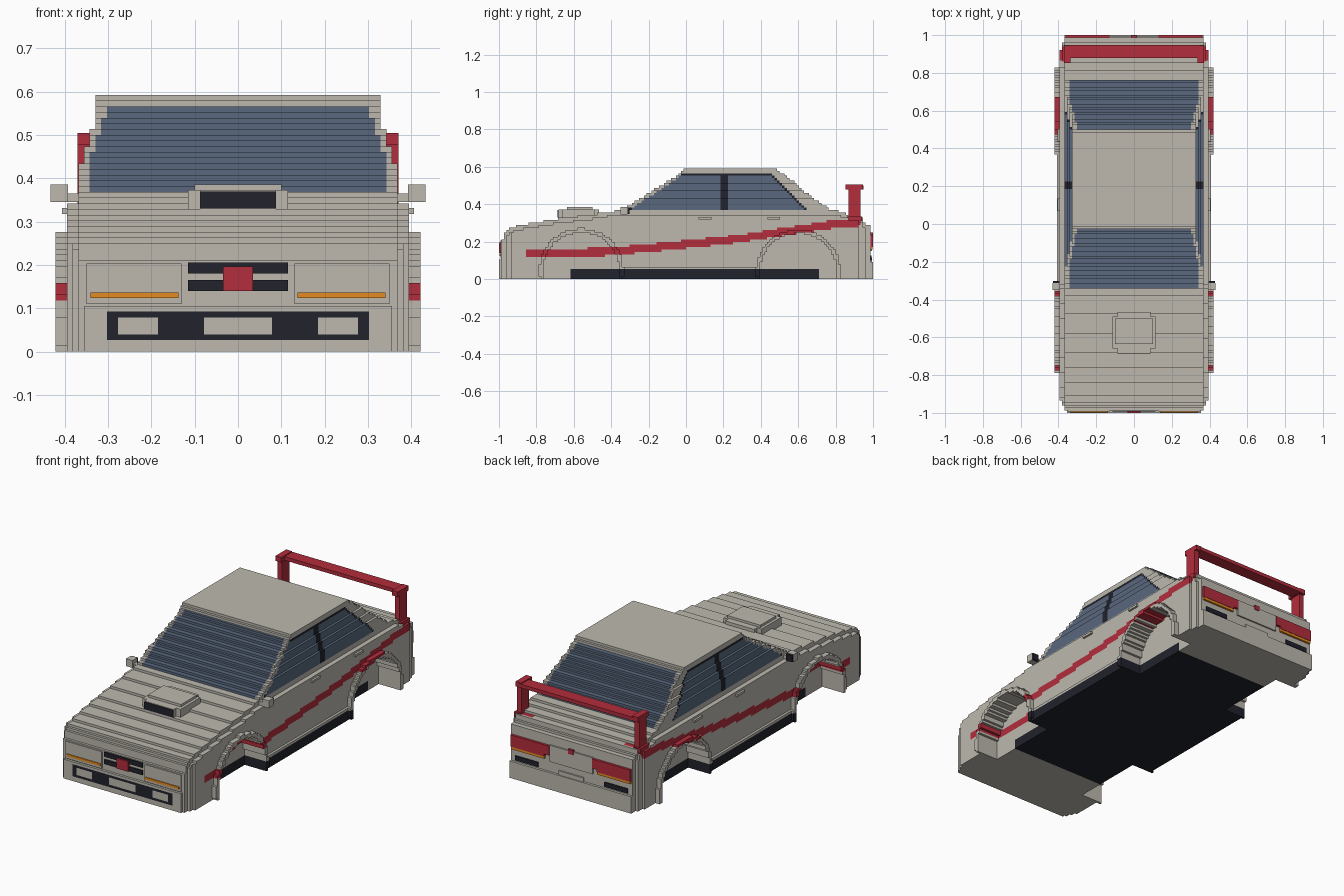
import bpy, bmesh, math
from mathutils import Matrix, Vector

cube = bpy.data.objects.get("Cube")
if cube:
    bpy.data.objects.remove(cube, do_unlink=True)

U = 2 / 152  # size of one block


def material(name, rgb):
    m = bpy.data.materials.new(name)
    m.use_nodes = True
    m.diffuse_color = (*rgb, 1)
    m.node_tree.nodes["Principled BSDF"].inputs["Base Color"].default_value = (*rgb, 1)
    return m


MATS = [material("warm_grey_paint", (0.51, 0.485, 0.43)),
        material("red_paint", (0.45, 0.026, 0.045)),
        material("blue_glass", (0.1, 0.14, 0.21)),
        material("black_trim", (0.015, 0.016, 0.025)),
        material("orange_lamp", (0.78, 0.26, 0.015))]
GREY, RED, GLASS, BLACK, ORANGE = range(5)


def lerp(points, t):
    """Piecewise linear curve through (t, value) points."""
    if t <= points[0][0]:
        return points[0][1]
    for (a, va), (b, vb) in zip(points, points[1:]):
        if t <= b:
            return va + (vb - va) * (t - a) / (b - a)
    return points[-1][1]


def add_object(name, mesh):
    for m in MATS:
        mesh.materials.append(m)
    ob = bpy.data.objects.new(name, mesh)
    bpy.context.collection.objects.link(ob)
    return ob


def blocks(name, z_cells, rule):
    """Block-built solid: rule(x, y, z) gives a colour or None; outer faces are merged in runs."""
    cells = {}
    for j in range(-76, 76):
        for k in z_cells:
            for i in range(32):
                c = rule((i + .5) * U, (j + .5) * U, (k + .5) * U)
                if c is not None:
                    cells[i, j, k] = cells[-1 - i, j, k] = c
    verts, faces, cols = [], [], []
    for a, r in ((0, 1), (1, 0), (2, 0)):
        t = 3 - a - r
        for s in (0, 1):
            runs, step = [], [0, 0, 0]
            step[a] = 2 * s - 1
            shown = sorted((c[a], c[t], c[r], col) for c, col in cells.items()
                           if (c[0] + step[0], c[1] + step[1], c[2] + step[2]) not in cells)
            for ca, ct, cr, col in shown:
                if runs and runs[-1][:2] == [ca, ct] and runs[-1][3:] == [cr, col]:
                    runs[-1][3] += 1
                else:
                    runs.append([ca, ct, cr, cr + 1, col])
            for ca, ct, r0, r1, col in runs:
                n = len(verts)
                for rv, tv in ((r0, ct), (r1, ct), (r1, ct + 1), (r0, ct + 1)):
                    p = [0, 0, 0]
                    p[a], p[r], p[t] = (ca + s) * U, rv * U, tv * U
                    verts.append(p)
                quad = [n, n + 1, n + 2, n + 3]
                faces.append(quad if (s == 1) == (a != 1) else quad[::-1])
                cols.append(col)
    mesh = bpy.data.meshes.new(name)
    mesh.from_pydata(verts, [], faces)
    mesh.polygons.foreach_set("material_index", cols)
    bm = bmesh.new()
    bm.from_mesh(mesh)
    bmesh.ops.remove_doubles(bm, verts=bm.verts, dist=1e-5)
    bm.to_mesh(mesh)
    bm.free()
    return add_object(name, mesh)


def boxes(name, colour, *bounds, mirror=False):
    """One part made of boxes given as x0, x1, y0, y1, z0, z1."""
    bm = bmesh.new()
    for b in bounds:
        for side in ((1, -1) if mirror else (1,)):
            mid = Vector((side * (b[0] + b[1]), b[2] + b[3], b[4] + b[5])) / 2
            size = (b[1] - b[0], b[3] - b[2], b[5] - b[4], 1)
            bmesh.ops.create_cube(bm, size=1, matrix=Matrix.Translation(mid) @ Matrix.Diagonal(size))
    for f in bm.faces:
        f.material_index = colour
    mesh = bpy.data.meshes.new(name)
    bm.to_mesh(mesh)
    bm.free()
    return add_object(name, mesh)


# Lower body: side profile, plan outline and stripe path
TOP = [(-1, .10), (-.988, .10), (-.985, .205), (-.965, .25), (-.94, .275), (-.85, .295), (-.7, .32),
       (-.5, .345), (-.36, .366), (.8, .366), (.86, .345), (.94, .33), (.955, .30), (.985, .28),
       (.988, .09), (1, .09)]
PLAN = [(-1, .355), (-.97, .372), (-.95, .385), (-.88, .396), (.9, .396), (.95, .38), (1, .362)]
STRIPE = [(-.85, .135), (-.4, .147), (0, .185), (.3, .217), (.5, .25), (.8, .295), (.93, .305)]


def body_rule(x, y, z):
    d = min(math.hypot(y + .56, z - .045), math.hypot(y - .6, z - .04))
    if d < .205 and x > .29:
        return None                                  # wheel arches
    width = lerp(PLAN, y)
    if d < .226:
        width = .421                                 # arch flares
    elif z < .065 and -.4 < y < .45:
        width = .408                                 # sills
    if x > width or z > lerp(TOP, y) - (.022 if x > .37 and y > -.98 else 0):
        return None
    if z < .05 and -.62 < y < .71:
        return BLACK                                 # floor and sills
    if y < -.985 and .03 < z < .095 and x < .307:    # lower intake with lamps
        lamp = x < .08 or .185 < x < .27
        return GREY if lamp and .042 < z < .082 else BLACK
    if x > .27 and -.86 < y < .935 and abs(z - lerp(STRIPE, y)) < .021:
        return RED
    return GREY


blocks("body", range(28), body_rule)

# Cabin: half width, front and back edge by height
WIDTH = [(.36, .368), (.44, .362), (.5, .34), (.55, .327), (.59, .322)]
FRONT = [(.36, -.36), (.56, -.035), (.59, -.005)]
BACK = [(.36, .79), (.385, .75), (.43, .68), (.5, .6), (.56, .52), (.575, .495), (.59, .485)]


def cabin_rule(x, y, z):
    w = lerp(WIDTH, z)
    if x > w or not lerp(FRONT, z) < y < lerp(BACK, z):
        return None
    if z > .563:
        return GREY                                  # roof
    if x < w - .02:
        return GLASS                                 # windscreen and back window
    w0 = lerp([(.365, -.315), (.555, -.02)], z)
    w1 = lerp([(.365, .655), (.555, .465)], z)
    if x < w - U or not w0 < y < w1:
        return GREY                                  # pillars
    trim = z > .55 or y > w1 - .02 or .19 < y < .218 or (z < .385 and y < -.295)
    return BLACK if trim else GLASS


blocks("cabin", range(28, 45), cabin_rule)

# Bonnet scoop
boxes("scoop", GREY, (-.115, .115, -.66, -.49, .32, .373), (-.1, .1, -.635, -.5, .373, .386),
      (-.088, .088, -.682, -.465, .318, .373))
boxes("scoop_opening", BLACK, (-.087, .087, -.686, -.68, .33, .37))

# Nose
boxes("headlamp_panels", GREY, (.13, .35, -.993, -.98, .11, .203), mirror=True)
boxes("indicator_strips", ORANGE, (.137, .34, -.998, -.99, .124, .137), mirror=True)
boxes("grille_bars", BLACK, (-.115, .115, -.993, -.97, .18, .206), (-.115, .115, -.993, -.97, .14, .165))
boxes("grille_centre", RED, (-.035, .035, -1, -.98, .14, .196))

# Mirrors and door handles
boxes("door_mirrors", GREY, (.392, .432, -.35, -.312, .345, .386), (.36, .395, -.345, -.318, .345, .365),
      mirror=True)
boxes("mirror_glass", BLACK, (.394, .43, -.312, -.303, .347, .384), mirror=True)
boxes("door_handles", GREY, (.39, .406, .068, .135, .318, .331), (.39, .406, .437, .503, .318, .331),
      mirror=True)

# Rear wing
boxes("wing_posts", RED, (.342, .37, .868, .932, .31, .48), (.335, .37, .852, .945, .478, .505),
      (.342, .382, .86, .94, .31, .335), mirror=True)
boxes("wing_blade", RED, (-.345, .345, .88, .948, .48, .5))

# Tail
boxes("tail_lamps", RED, (.16, .362, .948, 1, .172, .236), (.13, .162, .98, 1, .185, .236), mirror=True)
boxes("tail_indicators", ORANGE, (.16, .36, .95, .998, .158, .172), mirror=True)
boxes("tail_panel", GREY, (-.13, .13, .98, .995, .15, .24))
boxes("tail_vents", BLACK, (.2, .34, .98, .993, .1, .125), mirror=True)
boxes("tail_button", RED, (-.015, .015, .98, .999, .225, .25))
boxes("plate_holder", GREY, (-.075, .075, .98, .995, .085, .115))
